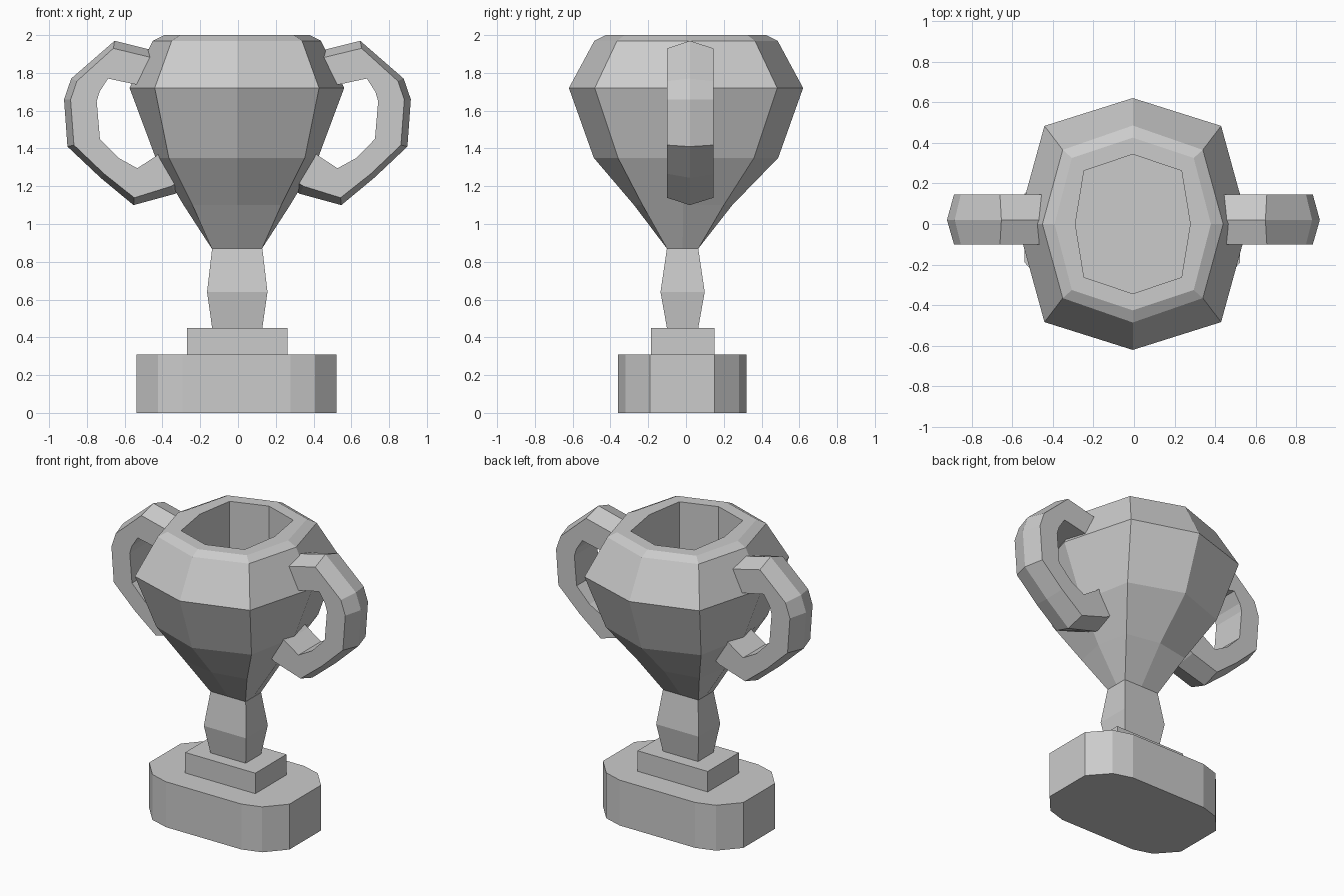
import bpy, bmesh
from mathutils import Vector

if "Cube" in bpy.data.objects:
    bpy.data.objects.remove(bpy.data.objects["Cube"])


def finish(name, bm):
    bmesh.ops.recalc_face_normals(bm, faces=bm.faces[:])
    mesh = bpy.data.meshes.new(name)
    bm.to_mesh(mesh)
    bm.free()
    obj = bpy.data.objects.new(name, mesh)
    bpy.context.collection.objects.link(obj)
    return obj


def loft(name, rings):
    """Skin a stack of equal-length vertex loops and cap both ends."""
    bm = bmesh.new()
    loops = [[bm.verts.new(p) for p in ring] for ring in rings]
    n = len(loops[0])
    for a, b in zip(loops, loops[1:]):
        for i in range(n):
            j = (i + 1) % n
            bm.faces.new((a[i], a[j], b[j], b[i]))
    bm.faces.new(loops[0])
    bm.faces.new(loops[-1])
    return finish(name, bm)


def octagon(z, side_x, side_y, cx, cy, ox=-0.006, oy=0.0):
    pts = [(side_x, 0), (cx, cy), (0, side_y), (-cx, cy),
           (-side_x, 0), (-cx, -cy), (0, -side_y), (cx, -cy)]
    return [(x + ox, y + oy, z) for x, y in pts]


def rect(z, hx, hy, oy=-0.018):
    return [(x - 0.004, y + oy, z) for x, y in
            ((hx, hy), (-hx, hy), (-hx, -hy), (hx, -hy))]


# Cup bowl: outside from the stem up, over the rim, down to the inner floor
loft("cup_bowl", [
    octagon(0.87, 0.133, 0.083, 0.133, 0.083, oy=-0.018),
    octagon(1.10, 0.282, 0.26, 0.235, 0.215, oy=-0.015),
    octagon(1.35, 0.43, 0.488, 0.36, 0.36),
    octagon(1.72, 0.568, 0.62, 0.435, 0.483),
    octagon(1.97, 0.445, 0.485, 0.345, 0.365),
    octagon(2.00, 0.385, 0.425, 0.30, 0.325),
    octagon(2.00, 0.283, 0.343, 0.24, 0.262),
    octagon(1.35, 0.283, 0.343, 0.24, 0.262),
])

# Stem with a bulge in the middle
loft("stem", [rect(0.45, 0.133, 0.083), rect(0.64, 0.16, 0.117),
              rect(0.87, 0.133, 0.083)])

# Plinth step
loft("plinth_step", [rect(0.31, 0.265, 0.168), rect(0.45, 0.265, 0.168)])

# Base slab with two-facet corners
corner = [(0.53, 0.17), (0.415, 0.30), (0.285, 0.34)]
outline = (corner + [(-x, y) for x, y in reversed(corner)]
           + [(-x, -y) for x, y in corner]
           + [(x, -y) for x, y in reversed(corner)])
loft("base", [[(x - 0.008, y - 0.02, z) for x, y in outline]
              for z in (0.0, 0.31)])

# Handles: pairs of outer-ridge and inner (x, z) points along the loop
stations = [
    ((0.41, 1.91), (0.45, 1.72)), ((0.65, 1.97), (0.685, 1.77)),
    ((0.88, 1.77), (0.73, 1.70)), ((0.918, 1.66), (0.745, 1.65)),
    ((0.90, 1.41), (0.728, 1.45)), ((0.725, 1.245), (0.63, 1.35)),
    ((0.55, 1.10), (0.53, 1.295)), ((0.33, 1.16), (0.43, 1.36)),
    ((0.26, 1.20), (0.37, 1.41)),
]


def handle(name, side):
    rings = []
    for outer, inner in stations:
        o, i = Vector(outer), Vector(inner)
        s = o.lerp(i, 0.2)
        section = [(o, 0.02), (s, 0.145), (i, 0.145), (i, -0.10), (s, -0.10)]
        rings.append([(side * p.x - 0.003, y, p.y) for p, y in section])
    return loft(name, rings)


handle("handle_right", 1)
handle("handle_left", -1)
